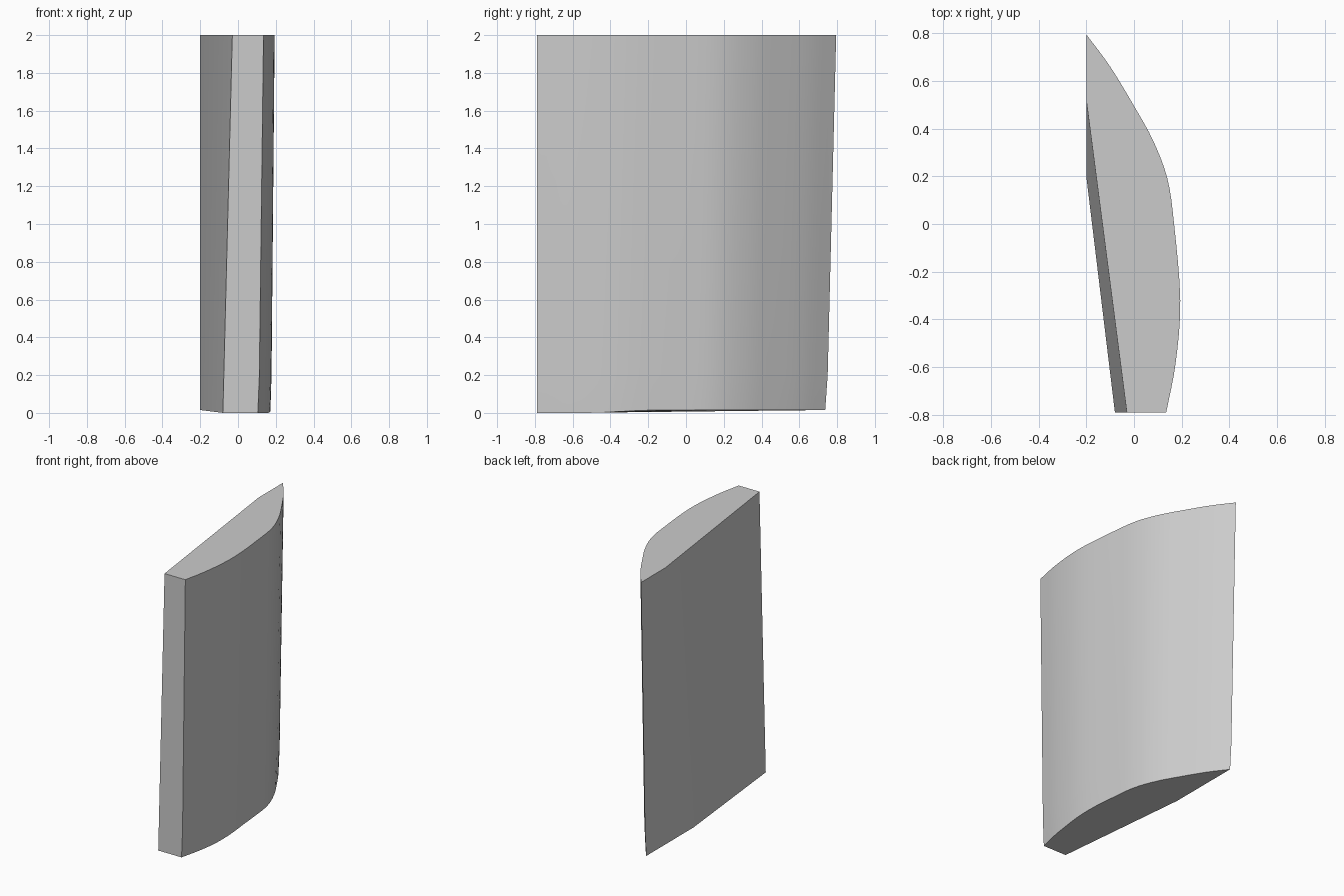
import bpy, bmesh, math
from mathutils import Vector

cube = bpy.data.objects.get("Cube")
if cube:
    bpy.data.objects.remove(cube, do_unlink=True)

# Single plain grey
grey = bpy.data.materials.new("plain_grey")
grey.use_nodes = True
colour = (0.6, 0.6, 0.6, 1)
grey.diffuse_color = colour
grey.node_tree.nodes["Principled BSDF"].inputs["Base Color"].default_value = colour

FRONT, SIDE = -0.79, -0.2
PROFILE = [(0.135, FRONT), (0.175, -0.58), (0.194, -0.32), (0.168, 0.0),
           (0.14, 0.19), (0.08, 0.35), (0, 0.495), (-0.1, 0.66), (SIDE, 0.795)]


def smooth_path(points, steps=4):
    """Catmull-Rom curve through the profile points."""
    p = [Vector(q) for q in points]
    p = [2 * p[0] - p[1]] + p + [2 * p[-1] - p[-2]]
    path = []
    for a, b, c, d in zip(p, p[1:], p[2:], p[3:]):
        for i in range(steps):
            t = i / steps
            path.append(0.5 * (2 * b + (c - a) * t + (2 * a - 5 * b + 4 * c - d) * t ** 2
                               + (3 * b - a - 3 * c + d) * t ** 3))
    return path + [p[-2]]


def bottom_height(y):
    return 0.015 * min(1, max(0, (y + 0.5) / 0.3))


bm = bmesh.new()
curve = smooth_path(PROFILE)


def curved_row(z, inset, end_y):
    """One level of the bulged side, drawn in towards the flat side."""
    row = []
    for i, p in enumerate(curve):
        x = p.x - inset * (1 - i / (len(curve) - 1))
        y = FRONT + (p.y - FRONT) * (end_y - FRONT) / (curve[-1].y - FRONT)
        row.append(bm.verts.new((x, y, bottom_height(y) if z == 0 else z)))
    return row


# Bulged side: top, just above the rim, and bottom
rows = [curved_row(2, 0, 0.795), curved_row(0.2, 0.022, 0.75), curved_row(0, 0.03, 0.737)]
for upper, lower in zip(rows, rows[1:]):
    for i in range(len(curve) - 1):
        bm.faces.new((upper[i], lower[i], lower[i + 1], upper[i + 1]))

# Flat side corners
top_back = bm.verts.new((SIDE, 0.52, 2))
top_front = bm.verts.new((-0.03, FRONT, 2))
low_back = bm.verts.new((SIDE, 0.2, 0.015))
low_front = bm.verts.new((-0.08, FRONT, 0))

# Twisted flat side, front edge, back edge and both ends
bm.faces.new((top_back, low_back, top_front))
bm.faces.new((low_back, low_front, top_front))
bm.faces.new([r[0] for r in rows] + [low_front, top_front])
bm.faces.new([r[-1] for r in rows] + [low_back, top_back])
bm.faces.new(rows[0] + [top_back, top_front])
bm.faces.new(rows[-1] + [low_back, low_front])
bmesh.ops.recalc_face_normals(bm, faces=bm.faces)

mesh = bpy.data.meshes.new("curved_panel")
bm.to_mesh(mesh)
bm.free()
mesh.materials.append(grey)
panel = bpy.data.objects.new("curved_panel", mesh)
bpy.context.collection.objects.link(panel)
bpy.context.view_layer.objects.active = panel
panel.select_set(True)
bpy.ops.object.shade_smooth_by_angle(angle=math.radians(25))
